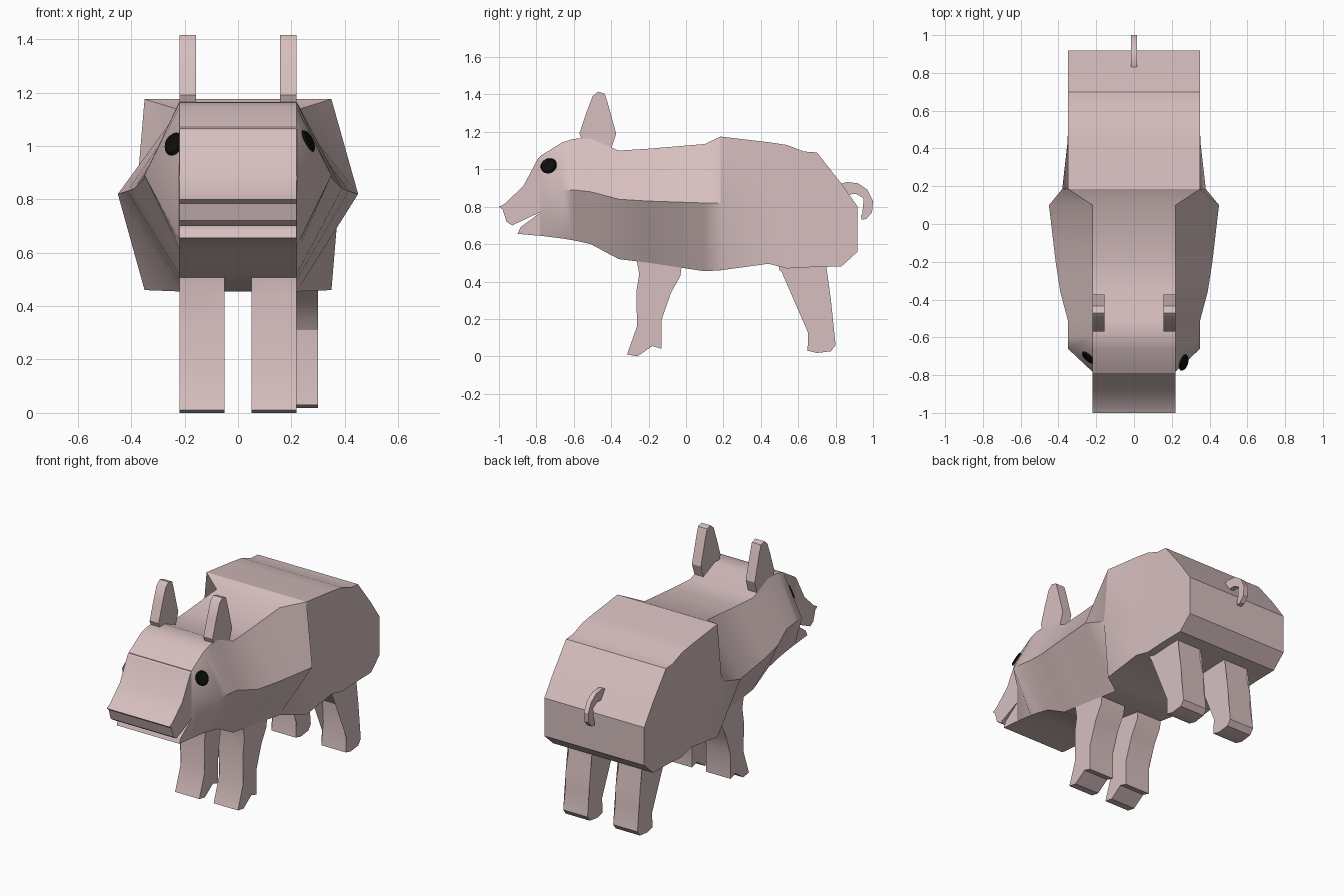
import bpy, bmesh, math
from mathutils import Vector


def material(name, rgb):
    m = bpy.data.materials.new(name)
    m.diffuse_color = (*rgb, 1)
    return m


PINK = material("pale pink skin", (0.68, 0.52, 0.52))
BLACK = material("black eye", (0.004, 0.004, 0.004))


def finish(name, bm, mat, angle=30):
    bmesh.ops.recalc_face_normals(bm, faces=bm.faces)
    me = bpy.data.meshes.new(name)
    bm.to_mesh(me)
    bm.free()
    me.materials.append(mat)
    ob = bpy.data.objects.new(name, me)
    bpy.context.collection.objects.link(ob)
    bpy.ops.object.select_all(action='DESELECT')
    ob.select_set(True)
    bpy.context.view_layer.objects.active = ob
    bpy.ops.object.shade_smooth_by_angle(angle=math.radians(angle))
    return ob


def prism(name, profile, x0, x1):
    """Extrude a (y, z) side profile from x0 to x1."""
    bm = bmesh.new()
    a, b = [[bm.verts.new((x, y, z)) for y, z in profile] for x in (x0, x1)]
    caps = [bm.faces.new(a), bm.faces.new(b)]
    n = len(profile)
    for i in range(n):
        j = (i + 1) % n
        bm.faces.new((a[i], a[j], b[j], b[i]))
    bmesh.ops.triangulate(bm, faces=caps)
    return finish(name, bm, PINK)


# Head and body: six-sided sections (y, top, middle, bottom, edge x, middle x)
sections = [
    (-0.78, 1.07, 0.88, 0.645, 0.22, 0.222),
    (-0.66, 1.145, 0.89, 0.63, 0.22, 0.35),
    (-0.60, 1.163, 0.89, 0.62, 0.22, 0.35),
    (-0.51, 1.165, 0.88, 0.60, 0.22, 0.35),
    (-0.36, 1.10, 0.84, 0.52, 0.22, 0.39),
    (-0.20, 1.11, 0.83, 0.50, 0.22, 0.415),
    (0.10, 1.135, 0.82, 0.455, 0.22, 0.45),
    (0.185, 1.175, 0.82, 0.46, 0.35, 0.38),
    (0.44, 1.145, 0.82, 0.495, 0.35, 0.351),
    (0.54, 1.13, 0.82, 0.47, 0.35, 0.35),
    (0.63, 1.095, 0.82, 0.475, 0.35, 0.35),
    (0.70, 1.09, 0.80, 0.478, 0.35, 0.35),
    (0.83, 0.925, 0.72, 0.48, 0.35, 0.35),
    (0.918, 0.80, 0.68, 0.56, 0.35, 0.35),
]
bm = bmesh.new()
rings = [[bm.verts.new(p) for p in
          ((e, y, t), (w, y, m), (e, y, b), (-e, y, b), (-w, y, m), (-e, y, t))]
         for y, t, m, b, e, w in sections]
for r, s in zip(rings, rings[1:]):
    for i in range(6):
        j = (i + 1) % 6
        bm.faces.new((r[i], r[j], s[j], s[i]))
bm.faces.new(rings[0])
bm.faces.new(rings[-1])
body = finish("body", bm, PINK)

# Snout with open mouth
prism("snout", [(-0.70, 1.115), (-0.79, 1.06), (-0.87, 0.91), (-0.97, 0.815),
                (-1.0, 0.80), (-0.98, 0.785), (-0.96, 0.72), (-0.93, 0.70),
                (-0.77, 0.775), (-0.885, 0.69), (-0.90, 0.655), (-0.70, 0.637)],
      -0.22, 0.22)

# Legs
front_leg = [(-0.27, 0.55), (-0.25, 0.44), (-0.265, 0.35), (-0.255, 0.18),
             (-0.315, 0.01), (-0.26, 0.0), (-0.18, 0.055), (-0.13, 0.04),
             (-0.13, 0.21), (-0.08, 0.34), (-0.03, 0.43), (-0.015, 0.55)]
rear_leg = [(0.49, 0.50), (0.50, 0.46), (0.55, 0.435), (0.63, 0.355),
            (0.66, 0.31), (0.668, 0.17), (0.65, 0.03), (0.70, 0.018),
            (0.775, 0.027), (0.80, 0.06), (0.775, 0.2), (0.775, 0.3),
            (0.745, 0.41), (0.745, 0.52)]
prism("front_leg_left", front_leg, -0.22, -0.05)
prism("front_leg_right", front_leg, 0.05, 0.22)
prism("rear_leg_left", rear_leg, -0.22, -0.05)
prism("rear_leg_right", rear_leg, 0.13, 0.30)

# Ears
ear = [(-0.55, 1.14), (-0.57, 1.19), (-0.53, 1.31), (-0.50, 1.39), (-0.47, 1.415),
       (-0.435, 1.405), (-0.42, 1.36), (-0.39, 1.25), (-0.373, 1.19), (-0.40, 1.11)]
prism("ear_left", ear, -0.22, -0.157)
prism("ear_right", ear, 0.157, 0.22)

# Curly tail
prism("tail", [(0.82, 0.92), (0.86, 0.932), (0.92, 0.925), (0.97, 0.89), (1.0, 0.83),
               (0.995, 0.77), (0.965, 0.735), (0.94, 0.73), (0.935, 0.75),
               (0.96, 0.80), (0.95, 0.845), (0.91, 0.868), (0.86, 0.865)],
      -0.015, 0.015)

# Eyes: thin discs lying on the cheeks
for name, side in (("eye_left", -1), ("eye_right", 1)):
    _, loc, normal, _ = body.closest_point_on_mesh(Vector((side * 0.265, -0.735, 1.02)))
    bm = bmesh.new()
    bmesh.ops.create_cone(bm, cap_ends=True, segments=20, radius1=0.045,
                          radius2=0.038, depth=0.009)
    eye = finish(name, bm, BLACK)
    eye.rotation_mode = 'QUATERNION'
    eye.rotation_quaternion = normal.to_track_quat('Z', 'Y')
    eye.location = loc + normal * 0.005
